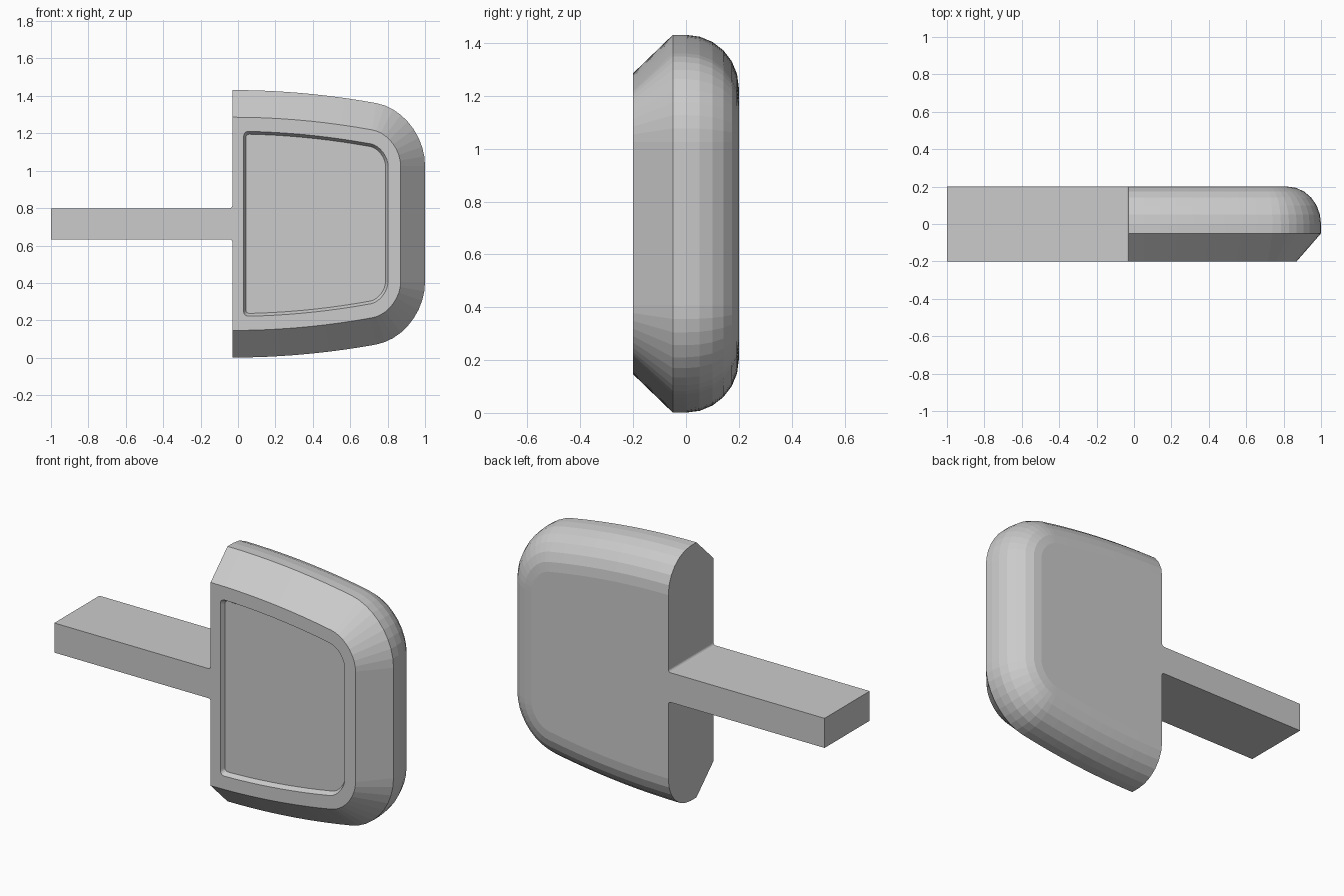
import bpy, bmesh, math

if "Cube" in bpy.data.objects:
    bpy.data.objects.remove(bpy.data.objects["Cube"])

ZC = 0.716      # height of the mirror's centre line
LEFT = -0.03    # inner side plane of the housing
BAR = 0.083     # half height of the mounting arm
FIL = 0.015     # fillet where the arm meets the housing

grey = bpy.data.materials.new("grey")
grey.diffuse_color = (0.6, 0.6, 0.6, 1)
grey.use_nodes = True
grey.node_tree.nodes["Principled BSDF"].inputs["Base Color"].default_value = grey.diffuse_color


def half_outline(d, x0):
    """Upper half of the rounded outline, inset by d, as (x, height over centre)."""
    pts = []
    for i in range(10):                       # gently falling top edge
        x = x0 + (0.74 - x0) * i / 9
        t = (x - LEFT) / 0.77
        s = 0.182 * t
        n = math.hypot(1, s)
        px = x if i == 0 else x - 0.9 * d * s / n
        pts.append((px, 0.715 - 0.07 * t * t - d / n))
    for i in range(1, 10):                    # outer corner, a skewed quarter ellipse
        a = math.pi / 2 * i / 9
        u, v = 1 - math.sin(a), 1 - math.cos(a)
        x, z = 1 - 0.26 * u, 0.597 + 0.048 * u - 0.287 * v
        tx, tz = 0.26 * math.cos(a), -0.048 * math.cos(a) - 0.287 * math.sin(a)
        n = math.hypot(tx, tz)
        pts.append((x + 0.9 * d * tz / n, z - d * tx / n))
    return pts


def recess_half(d, left, r):
    """Upper half of the recess outline with a small rounded inner corner."""
    body = half_outline(d, left + r)
    top = body[0][1]
    arc = [(left + r - r * math.cos(a), top - r + r * math.sin(a))
           for a in (0, math.pi / 8, math.pi / 4, 3 * math.pi / 8)]
    return arc + body


def add_ring(bm, half, y):
    full = half + [(x, -z) for x, z in reversed(half)]
    return [bm.verts.new((x, y, ZC + z)) for x, z in full]


def bridge(bm, a, b, closed):
    n = len(a)
    for i in range(n if closed else n - 1):
        j = (i + 1) % n
        bm.faces.new((a[i], a[j], b[j], b[i]))


def finish(bm, name):
    bmesh.ops.recalc_face_normals(bm, faces=bm.faces[:])
    me = bpy.data.meshes.new(name)
    bm.to_mesh(me)
    bm.free()
    me.materials.append(grey)
    ob = bpy.data.objects.new(name, me)
    bpy.context.collection.objects.link(ob)
    return ob


# Housing: front chamfer, short straight band, rounded back
bm = bmesh.new()
steps = [(-0.2, 0.145), (-0.05, 0.0), (0.0, 0.0)]
steps += [(0.2 * math.sin(a), 0.2 * (1 - math.cos(a)))
          for a in (math.pi / 12 * k for k in range(1, 7))]
rings = [add_ring(bm, half_outline(d, LEFT), y) for y, d in steps]
for a, b in zip(rings, rings[1:]):
    bridge(bm, a, b, False)
bm.faces.new(rings[-1])                       # flat back

# Inner side, left open where the arm joins
for end, sign in ((0, 1), (-1, -1)):
    z = ZC + sign * (BAR + FIL)
    joint = [bm.verts.new((LEFT, y, z)) for y in (0.2, -0.2)]
    bm.faces.new([r[end] for r in rings] + joint)

# Front rim around the recess, sloped recess wall and mirror floor
rim = add_ring(bm, recess_half(0.22, 0.03, 0.025), -0.2)
floor = add_ring(bm, recess_half(0.235, 0.042, 0.018), -0.175)
bridge(bm, rim, floor, True)
bm.faces.new(floor)
edges = []
for loop in (rings[0], rim):
    for i, v in enumerate(loop):
        w = loop[(i + 1) % len(loop)]
        edges.append(bm.edges.get((v, w)) or bm.edges.new((v, w)))
bmesh.ops.triangle_fill(bm, edges=edges, use_beauty=True, normal=(0, -1, 0))
finish(bm, "mirror_housing")

# Mounting arm: flat bar flaring into the housing with small fillets
bm = bmesh.new()
prof = [(-1.0, BAR)]
prof += [(LEFT - FIL + FIL * math.sin(a), BAR + FIL - FIL * math.cos(a))
         for a in (math.pi / 8 * k for k in range(5))]
front = add_ring(bm, prof, -0.2)
back = add_ring(bm, prof, 0.2)
n = len(front)
for i in range(n):
    if i != n // 2 - 1:                       # open at the housing joint
        j = (i + 1) % n
        bm.faces.new((front[i], front[j], back[j], back[i]))
bm.faces.new(front)
bm.faces.new(back)
finish(bm, "mounting_arm")
